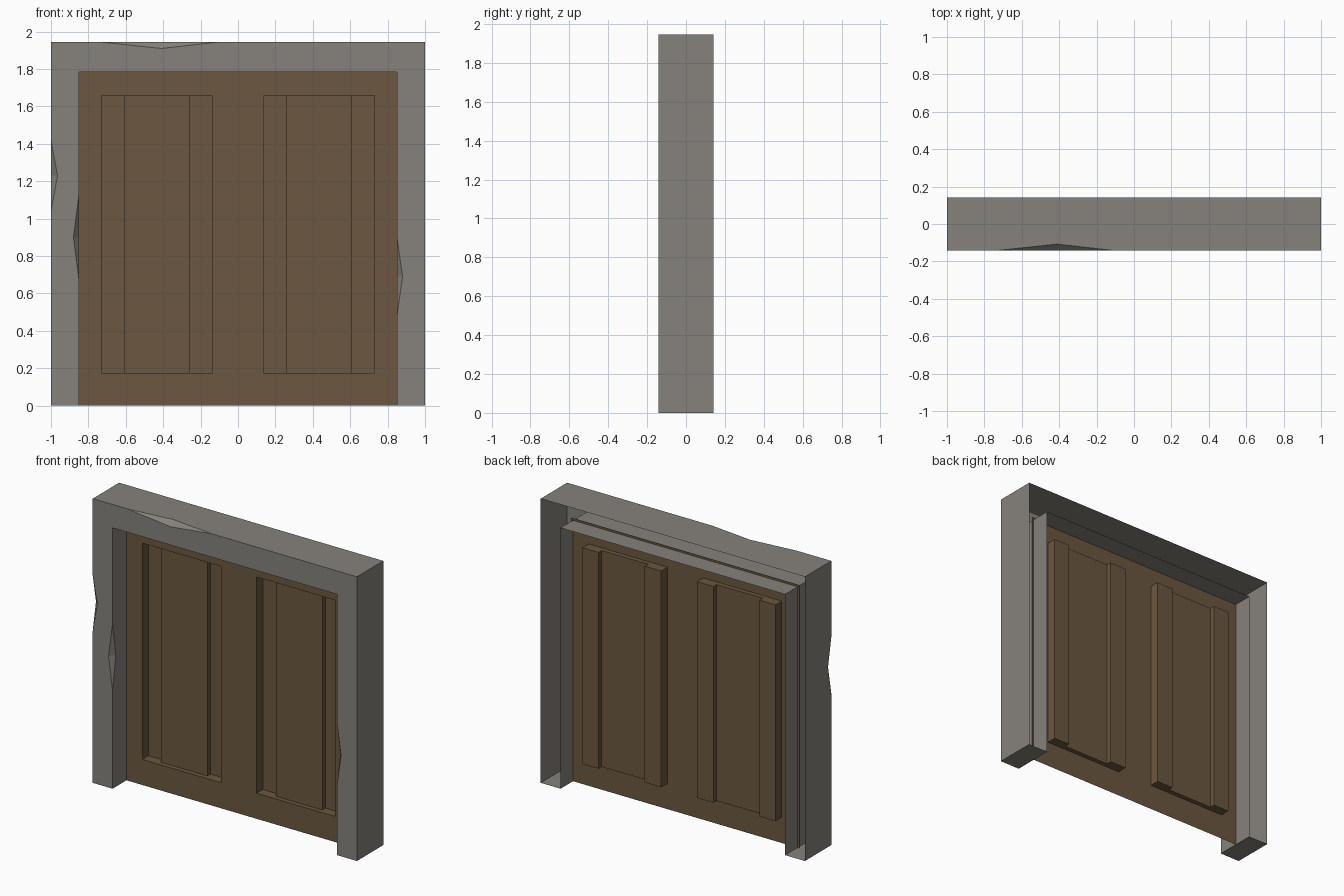
import bpy, bmesh

if "Cube" in bpy.data.objects:
    bpy.data.objects.remove(bpy.data.objects["Cube"], do_unlink=True)

WIDTH, HEIGHT, DEPTH = 1.0, 1.945, 0.1425      # half width, height, half depth
OPEN_X, OPEN_Z = 0.85, 1.785                   # doorway half width and height


def material(name, color):
    mat = bpy.data.materials.new(name)
    mat.use_nodes = True
    mat.diffuse_color = color
    mat.node_tree.nodes["Principled BSDF"].inputs["Base Color"].default_value = color
    return mat


def make_object(name, bm, mat):
    # Weld corners and make the front faces point to -y
    bmesh.ops.remove_doubles(bm, verts=bm.verts, dist=0.0005)
    bmesh.ops.recalc_face_normals(bm, faces=bm.faces)
    front = max(bm.faces, key=lambda f: f.calc_area() * abs(f.normal.y))
    if front.normal.y > 0:
        bmesh.ops.reverse_faces(bm, faces=bm.faces)
    mesh = bpy.data.meshes.new(name)
    bm.to_mesh(mesh)
    bm.free()
    mesh.materials.append(mat)
    obj = bpy.data.objects.new(name, mesh)
    bpy.context.collection.objects.link(obj)
    return obj


def face(bm, points):
    return bm.faces.new([bm.verts.new(p) for p in points])


stone = material("grey stone", (0.24, 0.225, 0.20, 1))
wood = material("brown wood", (0.145, 0.096, 0.05, 1))

# Stone frame: an arch outline with chipped front edges, hollow and open at the back
outline = [(-WIDTH, 0), (-WIDTH, HEIGHT), (WIDTH, HEIGHT), (WIDTH, 0),
           (OPEN_X, 0), (OPEN_X, OPEN_Z), (-OPEN_X, OPEN_Z), (-OPEN_X, 0)]
# outline side: (chip start, middle, end, inward offset of the chip tip)
chips = {0: ((-WIDTH, 1.04), (-WIDTH, 1.23), (-WIDTH, 1.42), (0.035, 0)),
         1: ((-0.74, HEIGHT), (-0.41, HEIGHT), (-0.10, HEIGHT), (0, -0.035)),
         4: ((OPEN_X, 0.48), (OPEN_X, 0.69), (OPEN_X, 0.90), (0.03, 0)),
         6: ((-OPEN_X, 1.13), (-OPEN_X, 0.90), (-OPEN_X, 0.67), (-0.03, 0))}

bm = bmesh.new()
front_loop = []
for i, (a, b) in enumerate(zip(outline, outline[1:] + outline[:1])):
    side = [(a[0], -DEPTH, a[1])]
    front_loop.append(side[0])
    if i in chips:
        start, mid, end, offset = chips[i]
        p = (start[0], -DEPTH, start[1])
        q = (end[0], -DEPTH, end[1])
        tip = (mid[0] + offset[0], -DEPTH, mid[1] + offset[1])
        notch = (mid[0], -DEPTH + 0.035, mid[1])
        face(bm, [p, tip, notch])
        face(bm, [tip, q, notch])
        side += [p, notch, q]
        front_loop += [p, tip, q]
    side += [(b[0], -DEPTH, b[1]), (b[0], DEPTH, b[1]), (a[0], DEPTH, a[1])]
    face(bm, side)
face(bm, front_loop)
make_object("stone_frame", bm, stone)

# Door: one pressed sheet with two recessed panels, each with a raised middle strip
DOOR_Y, RECESS, STRIP = 0.008, 0.067, 0.032
half = [0.135, 0.26, 0.61, 0.73, OPEN_X + 0.015]
xs = [-x for x in reversed(half)] + half
zs = [0, 0.175, 1.655, OPEN_Z + 0.015]
panel = [0, RECESS, STRIP, RECESS]
row_depths = panel + [0] + panel[1:] + [0]

bm = bmesh.new()
for r, (z0, z1) in enumerate(zip(zs, zs[1:])):
    for c, (x0, x1) in enumerate(zip(xs, xs[1:])):
        depth = row_depths[c] if r == 1 else 0
        y = DOOR_Y + depth
        face(bm, [(x0, y, z0), (x1, y, z0), (x1, y, z1), (x0, y, z1)])
        if depth:
            # Top and bottom walls of the recess
            for z in (z0, z1):
                face(bm, [(x0, DOOR_Y, z), (x1, DOOR_Y, z), (x1, y, z), (x0, y, z)])
        if r == 1 and c and row_depths[c - 1] != depth:
            # Upright step to the neighbouring column
            y2 = DOOR_Y + row_depths[c - 1]
            face(bm, [(x0, y, z0), (x0, y2, z0), (x0, y2, z1), (x0, y, z1)])
make_object("door_panel", bm, wood)
